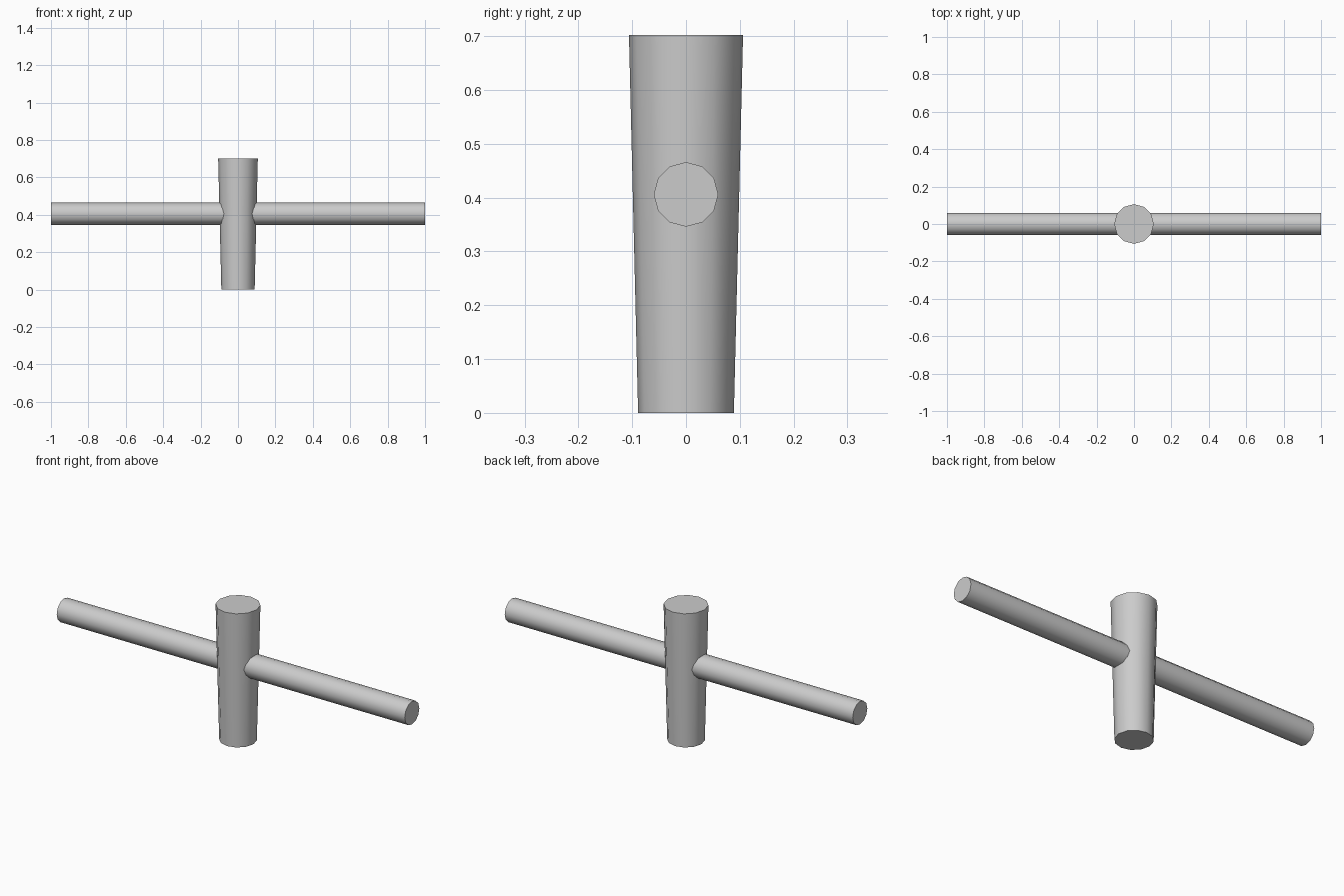
import bpy
import math

cube = bpy.data.objects.get("Cube")
if cube:
    bpy.data.objects.remove(cube, do_unlink=True)

SIDES = 12

# Plain grey material
grey = bpy.data.materials.new("light_grey")
grey.use_nodes = True
colour = (0.6, 0.6, 0.6, 1)
grey.diffuse_color = colour
grey.node_tree.nodes["Principled BSDF"].inputs["Base Color"].default_value = colour


def rod(name, bottom, top, length, location, rotation=(0, 0, 0)):
    """Capped, smooth-sided rod with a corner on each main axis."""
    bpy.ops.mesh.primitive_cone_add(vertices=SIDES, radius1=bottom, radius2=top,
                                    depth=length, location=location, rotation=rotation)
    obj = bpy.context.object
    obj.name = name
    obj.data.materials.append(grey)
    bpy.ops.object.shade_smooth_by_angle(angle=math.radians(40))
    return obj


# Tapered upright post, wider at the top
rod("post", 0.089, 0.106, 0.702, (0, 0, 0.351))

# Straight crossbar passing through the post
rod("crossbar", 0.06, 0.06, 2.0, (0, 0, 0.406), (0, math.pi / 2, 0))
